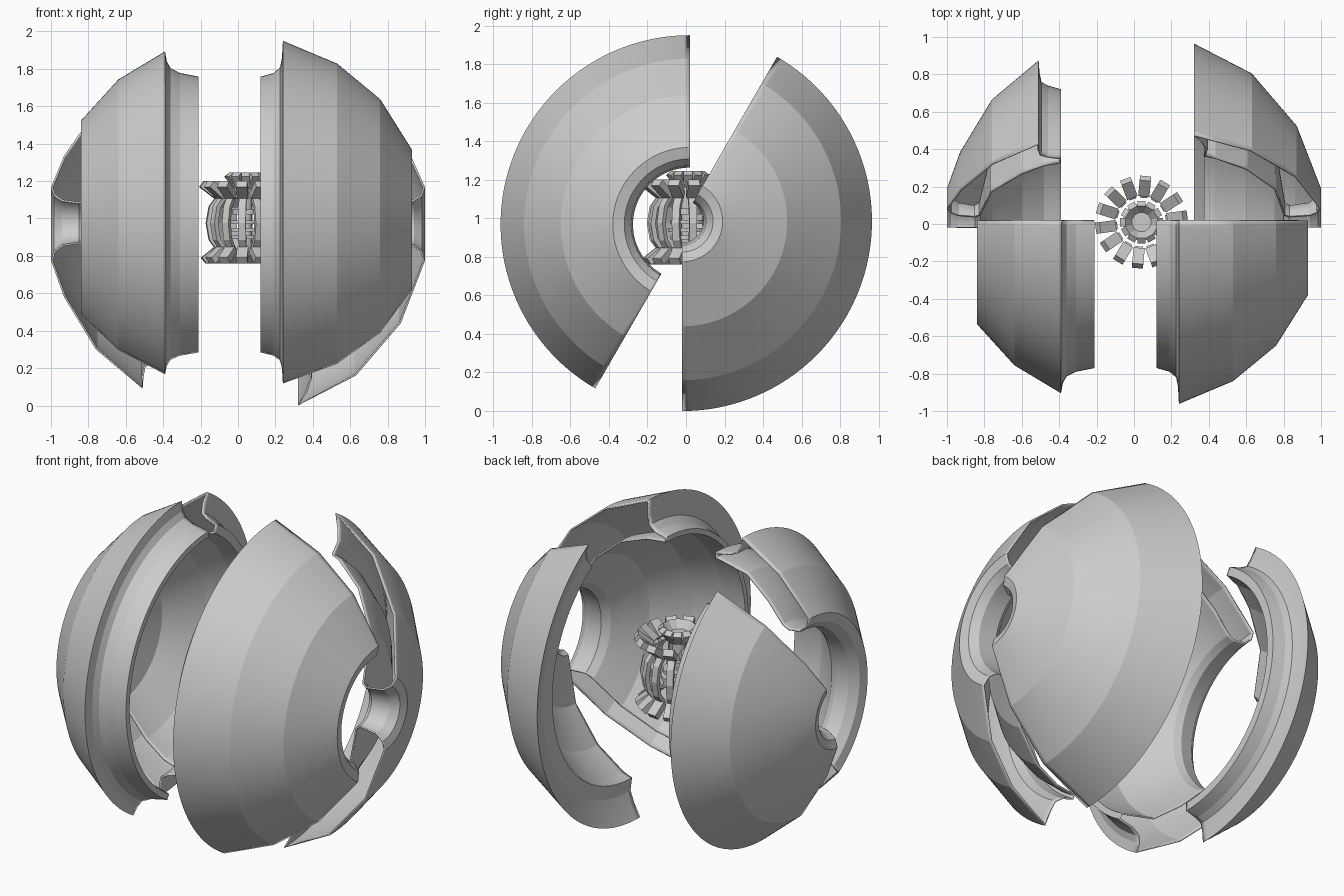
import bpy, bmesh, math
from mathutils import Vector, Matrix

if "Cube" in bpy.data.objects:
    bpy.data.objects.remove(bpy.data.objects["Cube"])

def finish(bm, name, angle=12):
    bmesh.ops.recalc_face_normals(bm, faces=bm.faces)
    me = bpy.data.meshes.new(name)
    bm.to_mesh(me)
    bm.free()
    ob = bpy.data.objects.new(name, me)
    bpy.context.collection.objects.link(ob)
    bpy.ops.object.select_all(action='DESELECT')
    ob.select_set(True)
    bpy.context.view_layer.objects.active = ob
    bpy.ops.object.shade_smooth_by_angle(angle=math.radians(angle))
    return ob

def shell(name, profile, a0, cy, cz, steps=75, wall=0.01):
    """Sweep a closed (x, radius) section 150 degrees about the x axis, hollow with open ends."""
    bm = bmesh.new()
    rings = []
    for i in range(steps + 1):
        a = math.radians(a0 + 150 * i / steps)
        rings.append([bm.verts.new((x, cy + r * math.cos(a), cz + r * math.sin(a))) for x, r in profile])
    n = len(profile)
    for p, q in zip(rings, rings[1:]):
        for j in range(n):
            k = (j + 1) % n
            bm.faces.new((p[j], p[k], q[k], q[j]))
    ob = finish(bm, name)
    mod = ob.modifiers.new("wall", 'SOLIDIFY')
    mod.thickness = wall
    mod.offset = -1
    return ob

# Sections run: outer skin, hole funnel, inner skin, lip and flange
back_right = [(.32, .985), (.63, .825), (.87, .545), (1.0, .21), (.985, .16), (.94, .125), (.83, .11),
              (.80, .13), (.75, .41), (.60, .62), (.43, .74), (.375, .76), (.385, .84), (.36, .91)]
front_right = [(.24, .982), (.53, .86), (.76, .67), (.93, .40), (.915, .34), (.87, .305), (.76, .295),
               (.72, .33), (.60, .53), (.42, .68), (.25, .745), (.12, .76), (.12, .79), (.19, .81),
               (.225, .84), (.235, .89)]
back_left = [(-.51, .895), (-.76, .685), (-.93, .405), (-1.0, .21), (-.985, .16), (-.94, .125), (-.85, .11),
             (-.82, .13), (-.76, .38), (-.60, .57), (-.48, .66), (-.39, .69), (-.39, .74), (-.46, .76),
             (-.495, .78), (-.505, .83)]
front_left = [(-.39, .925), (-.64, .775), (-.84, .555), (-.825, .50), (-.78, .46), (-.70, .45), (-.66, .47),
              (-.56, .59), (-.42, .71), (-.21, .755), (-.21, .79), (-.31, .81), (-.36, .835), (-.38, .87)]

# Four shell quarters
shell("back_right_shell", back_right, -90, -.02, .985)
shell("front_right_shell", front_right, 90, .02, .968)
shell("back_left_shell", back_left, -90, -.02, .985)
shell("front_left_shell", front_left, 90, .02, .968)

CORE = Vector((.04, .01, 0))

def stave_bar(bm, path, width, thick, angle):
    """Rectangular bar following an (r, z) path, turned about the core axis."""
    rot = Matrix.Rotation(angle, 4, 'Z')
    rings = []
    for i, (r, z) in enumerate(path):
        a, b = path[max(i - 1, 0)], path[min(i + 1, len(path) - 1)]
        d = Vector((b[0] - a[0], 0, b[1] - a[1])).normalized()
        nrm = Vector((-d.z, 0, d.x)) * thick / 2
        c = Vector((r, 0, z))
        side = Vector((0, width / 2, 0))
        rings.append([bm.verts.new(rot @ (c + s * nrm + t * side) + CORE)
                      for s, t in ((-1, -1), (1, -1), (1, 1), (-1, 1))])
    for p, q in zip(rings, rings[1:]):
        for j in range(4):
            k = (j + 1) % 4
            bm.faces.new((p[j], p[k], q[k], q[j]))
    bm.faces.new(rings[0])
    bm.faces.new(rings[-1][::-1])

# Core: ring of bulging staves with flared ends
N = 14
bm = bmesh.new()
for i in range(N):
    a = 2 * math.pi * (i + .3) / N
    stave_bar(bm, [(.14, 1.12), (.185, 1.06), (.20, .975), (.185, .89), (.14, .83)], .04, .025, a)
    stave_bar(bm, [(.15, 1.12), (.235, 1.185)], .06, .04, a)
    stave_bar(bm, [(.15, .835), (.225, .775)], .06, .04, a)
finish(bm, "core_staves")

# Core: small crown of teeth on top
bm = bmesh.new()
for i in range(12):
    stave_bar(bm, [(.05, 1.17), (.10, 1.235)], .045, .035, 2 * math.pi * i / 12)
finish(bm, "core_crown")

# Core: hub spindle and stacked discs
bm = bmesh.new()
for r, z0, z1 in ((.035, .80, 1.18), (.09, .89, .91), (.10, .93, .95), (.09, .97, .99), (.07, 1.02, 1.05),
                  (.075, 1.18, 1.20)):
    bmesh.ops.create_cone(bm, cap_ends=True, segments=16, radius1=r, radius2=r, depth=z1 - z0,
                          matrix=Matrix.Translation(CORE + Vector((0, 0, (z0 + z1) / 2))))
finish(bm, "core_hub", 30)
